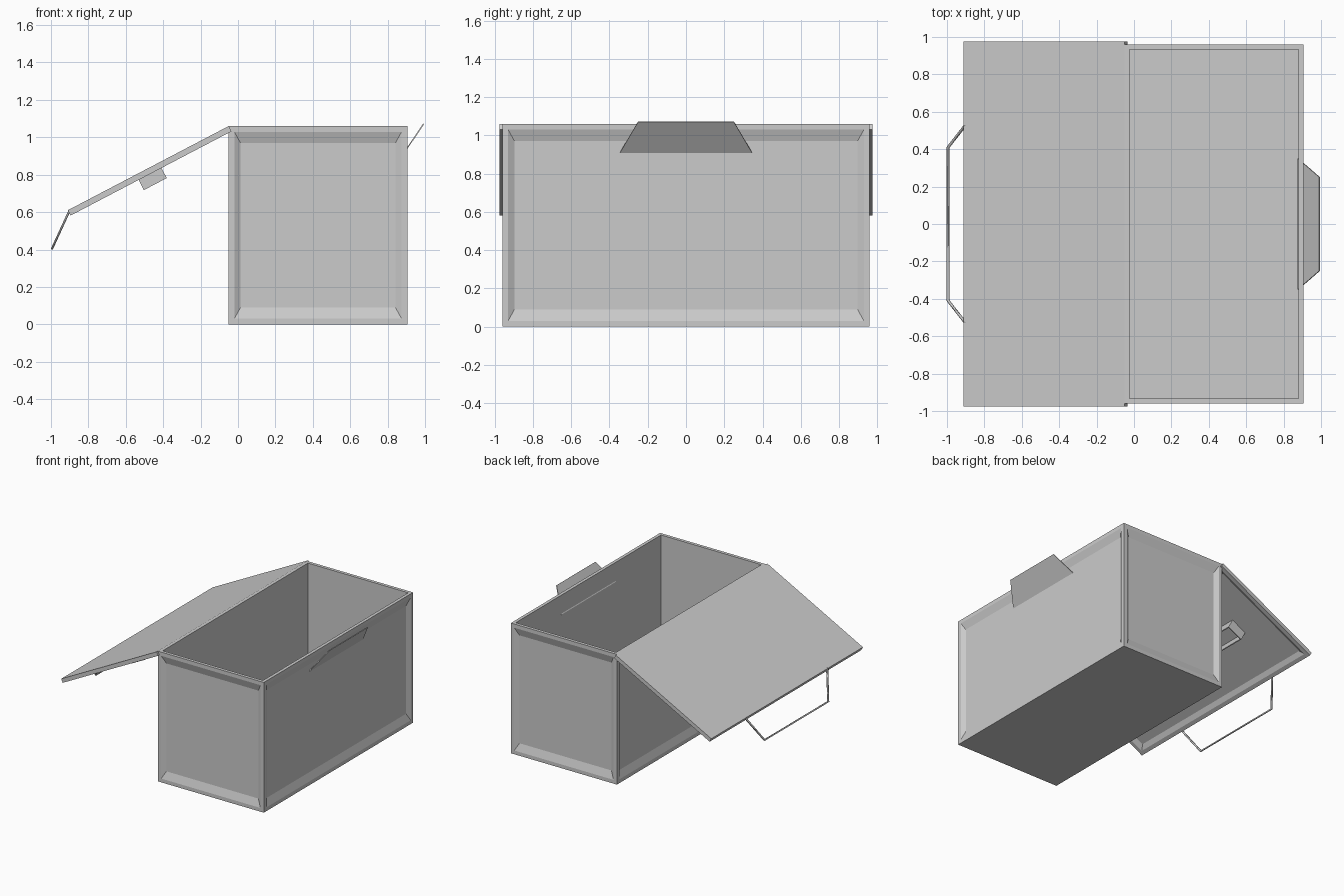
import bpy, bmesh
from math import atan2
from mathutils import Matrix, Vector

if "Cube" in bpy.data.objects:
    bpy.data.objects.remove(bpy.data.objects["Cube"])


def block(lo, hi):
    """New bmesh box spanning two corners."""
    bm = bmesh.new()
    bmesh.ops.create_cube(bm, size=1)
    lo, hi = Vector(lo), Vector(hi)
    for v in bm.verts:
        v.co = (lo + hi) / 2 + Vector(v.co[i] * (hi[i] - lo[i]) for i in range(3))
    bm.normal_update()
    return bm


def finish(bm, name, matrix=Matrix()):
    bmesh.ops.recalc_face_normals(bm, faces=bm.faces)
    me = bpy.data.meshes.new(name)
    bm.to_mesh(me)
    bm.free()
    ob = bpy.data.objects.new(name, me)
    ob.matrix_world = matrix
    bpy.context.collection.objects.link(ob)
    return ob


def recess(bm, face, rim, slope, depth):
    """Sunken panel with a flat rim and sloping border."""
    bmesh.ops.inset_individual(bm, faces=[face], thickness=rim)
    bmesh.ops.inset_individual(bm, faces=[face], thickness=slope)
    bm.normal_update()
    bmesh.ops.translate(bm, verts=face.verts, vec=-face.normal * depth)


def hollow(bm, face, wall, depth):
    """Open cavity sunk into a face."""
    bmesh.ops.inset_individual(bm, faces=[face], thickness=wall)
    n = face.normal.copy()
    new = bmesh.ops.extrude_discrete_faces(bm, faces=[face])["faces"][0]
    bmesh.ops.translate(bm, verts=new.verts, vec=-n * depth)


def facing(bm, axis, sign):
    return next(f for f in bm.faces if f.normal[axis] * sign > 0.9)


# open bin with recessed panels on all four sides
bm = block((-0.05, -0.96, 0), (0.905, 0.96, 1.06))
sides = [f for f in bm.faces if abs(f.normal.z) < 0.5]
top = facing(bm, 2, 1)
for f in sides:
    recess(bm, f, 0.043, 0.047, 0.02)
    for v in f.verts:
        v.co.z += 0.027 if v.co.z < 0.5 else -0.027
hollow(bm, top, 0.037, 1.02)
finish(bm, "bin_body")

# tilted lid hinged on the left rim, recessed underneath
tilt = Matrix.Translation((-0.05, 0, 1.06)) @ Matrix.Rotation(-atan2(0.45, 0.86), 4, 'Y')
bm = block((-0.971, -0.975, -0.032), (0, 0.975, 0))
recess(bm, facing(bm, 2, -1), 0.045, 0.05, 0.02)
finish(bm, "lid", tilt)

# long shallow tray under the lid, open downwards
bm = block((-0.56, -0.645, -0.093), (-0.422, 0.645, -0.011))
hollow(bm, facing(bm, 2, -1), 0.01, 0.07)
finish(bm, "lid_tray", tilt)

# wire handle at the lid edge
cu = bpy.data.curves.new("wire_handle", 'CURVE')
cu.dimensions = '3D'
cu.bevel_depth = 0.008
cu.bevel_resolution = 0
cu.use_fill_caps = True
sp = cu.splines.new('POLY')
pts = [(-0.9, -0.53, 0.61), (-0.994, -0.41, 0.405), (-0.994, 0.41, 0.405), (-0.9, 0.53, 0.61)]
sp.points.add(len(pts) - 1)
for p, co in zip(sp.points, pts):
    p.co = (*co, 1)
bpy.context.collection.objects.link(bpy.data.objects.new("wire_handle", cu))

# thin trapezoid grip plate on the right side
bm = bmesh.new()
plate = [(0.88, -0.35, 0.9), (0.88, 0.35, 0.9), (0.995, 0.25, 1.07), (0.995, -0.25, 1.07)]
f = bm.faces.new([bm.verts.new(p) for p in plate])
bm.normal_update()
new = bmesh.ops.extrude_face_region(bm, geom=[f], use_keep_orig=True)["geom"]
bmesh.ops.translate(bm, verts=[g for g in new if isinstance(g, bmesh.types.BMVert)], vec=f.normal * 0.006)
finish(bm, "grip_plate")
